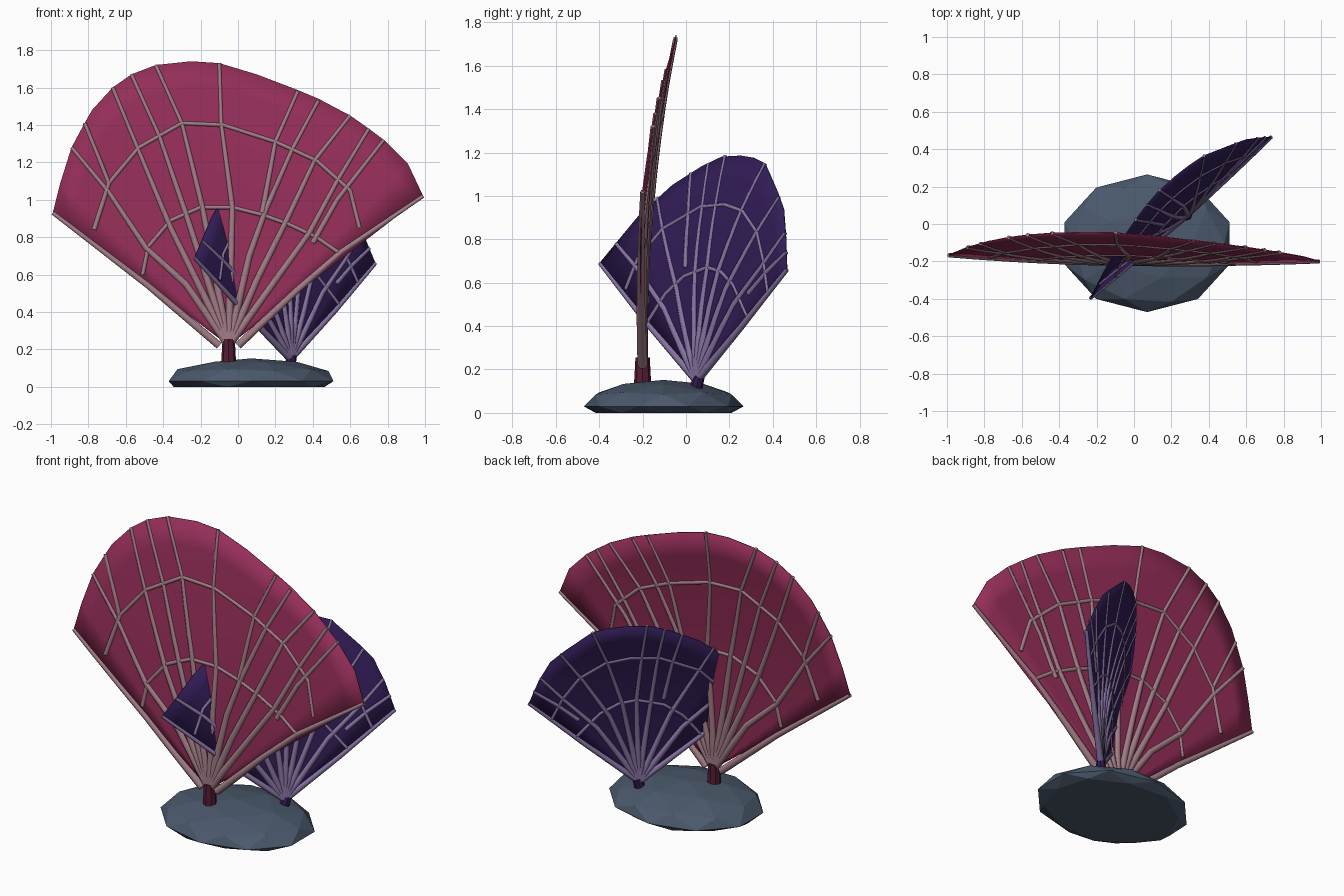
import bpy, bmesh
from mathutils import Vector

if "Cube" in bpy.data.objects:
    bpy.data.objects.remove(bpy.data.objects["Cube"])


def paint(obj, name, rgb):
    mat = bpy.data.materials.get(name) or bpy.data.materials.new(name)
    mat.diffuse_color = (*rgb, 1)
    mat.use_nodes = True
    mat.node_tree.nodes["Principled BSDF"].inputs["Base Color"].default_value = mat.diffuse_color
    obj.data.materials.append(mat)


def mesh_object(name, bm):
    me = bpy.data.meshes.new(name)
    bm.to_mesh(me)
    bm.free()
    obj = bpy.data.objects.new(name, me)
    bpy.context.collection.objects.link(obj)
    return obj


def select(obj):
    bpy.ops.object.select_all(action='DESELECT')
    obj.select_set(True)
    bpy.context.view_layer.objects.active = obj


def membrane(name, hub, rim, place, rows=10):
    """Thin curved sheet spanning from the hub to the rim outline."""
    bm = bmesh.new()
    hub = Vector(hub)
    grid = []
    for i in range(rows + 1):
        t = 0.04 + 0.96 * i / rows
        grid.append([bm.verts.new(place(*hub.lerp(Vector(p), t))) for p in rim])
    for a, b in zip(grid, grid[1:]):
        for j in range(len(rim) - 1):
            bm.faces.new((a[j], a[j + 1], b[j + 1], b[j]))
    obj = mesh_object(name, bm)
    mod = obj.modifiers.new("thickness", 'SOLIDIFY')
    mod.thickness, mod.offset = 0.006, 0
    select(obj)
    bpy.ops.object.shade_smooth_by_angle()
    return obj


def tubes(name, hub, paths, place, thick, thin, reach):
    """Tapered ribs or veins that follow the sheet."""
    cu = bpy.data.curves.new(name, 'CURVE')
    cu.dimensions = '3D'
    cu.bevel_depth, cu.bevel_resolution, cu.use_fill_caps = 1, 1, True
    for path in paths:
        pts = [Vector(path[0])]
        for a, b in zip(path, path[1:]):
            pts += [Vector(a).lerp(Vector(b), k / 3) for k in (1, 2, 3)]
        sp = cu.splines.new('POLY')
        sp.points.add(len(pts) - 1)
        for p, q in zip(sp.points, pts):
            p.co = (*place(*q), 1)
            f = min((q - Vector(hub)).length / reach, 1)
            p.radius = thick + (thin - thick) * f
    obj = bpy.data.objects.new(name, cu)
    bpy.context.collection.objects.link(obj)
    select(obj)
    bpy.ops.object.convert(target='MESH')
    return bpy.context.object


def stem(name, loc, r1, r2, depth, rot=(0, 0, 0)):
    bpy.ops.mesh.primitive_cone_add(vertices=8, radius1=r1, radius2=r2,
                                    depth=depth, location=loc, rotation=rot)
    bpy.context.object.name = name
    return bpy.context.object


# Flattened faceted rock base
bm = bmesh.new()
bmesh.ops.create_icosphere(bm, subdivisions=2, radius=1)
for v in bm.verts:
    x, y, z = v.co
    v.co = (0.07 + 0.463 * x, -0.103 + 0.368 * y,
            0.03 + 0.122 * z if z > -0.1 else 0.0)
bmesh.ops.dissolve_degenerate(bm, dist=1e-5, edges=bm.edges)
paint(mesh_object("rock_base", bm), "slate", (0.07, 0.1, 0.15))


# Large fan: points are front-view x, z; depth leans back with height
def place_large(x, z):
    h = z - 0.22
    return (x, -0.2 + 0.067 * h * h - 0.043 * max(x, 0), z)


hub = (-0.05, 0.22)
rim = [(-.99, .93), (-.95, 1.09), (-.89, 1.28), (-.82, 1.41), (-.78, 1.48), (-.67, 1.6),
       (-.57, 1.67), (-.44, 1.72), (-.25, 1.74), (-.1, 1.73), (.1, 1.67), (.31, 1.59),
       (.43, 1.54), (.6, 1.45), (.7, 1.38), (.78, 1.32), (.91, 1.19), (.99, 1.02)]
paint(membrane("large_fan_membrane", hub, rim, place_large), "crimson", (0.3, 0.027, 0.1))

ribs = [[(-.1, .22), (-.48, .54), (-.99, .93)],
        [hub, (-.28, .55), (-.49, .74), (-.69, 1.04), (-.89, 1.28)],
        [(-.77, .84), (-.69, 1.09), (-.82, 1.41)],
        [hub, (-.36, .85), (-.53, 1.26), (-.67, 1.6)],
        [hub, (-.27, .9), (-.42, 1.34), (-.57, 1.67)],
        [hub, (-.19, .96), (-.30, 1.41), (-.44, 1.72)],
        [hub, (-.03, .96), (-.09, 1.41), (-.1, 1.73)],
        [(.13, .93), (.2, 1.31), (.32, 1.58)],
        [hub, (.06, .7), (.15, .95), (.29, 1.27), (.43, 1.53)],
        [hub, (.1, .57), (.25, .87), (.41, 1.21), (.6, 1.45)],
        [hub, (.15, .5), (.38, .82), (.53, 1.1), (.7, 1.38)],
        [(.4, .77), (.53, 1.0), (.78, 1.32)],
        [(0, .22), (.32, .52), (.55, .72), (.99, 1.02)]]
paint(tubes("large_fan_ribs", hub, ribs, place_large, .024, .011, 1.3),
      "rose", (0.36, 0.2, 0.24))
veins = [[(-.51, .6), (-.48, .75), (-.36, .89), (-.2, .96), (-.03, .96), (.13, .92),
          (.27, .87), (.42, .8), (.55, .71)],
         [(-.77, .84), (-.69, 1.09), (-.53, 1.28), (-.3, 1.41), (-.08, 1.4), (.2, 1.31),
          (.42, 1.21), (.6, 1.05), (.65, .85)]]
paint(tubes("large_fan_veins", hub, veins, place_large, .012, .012, 1.3), "rose", (0.36, 0.2, 0.24))
paint(stem("large_fan_stem", (-.05, -.2, .19), .04, .033, .13), "maroon", (0.09, 0.012, 0.035))


# Small fan: points are distance along a diagonal and height above its hub
def place_small(u, h):
    v = 0.18 * h * h - 0.1 * u * u
    return (0.28 + 0.748 * u - 0.664 * v, 0.05 + 0.664 * u + 0.748 * v, 0.15 + h)


hub = (0, 0)
rim = [(-.68, .54), (-.49, .76), (-.32, .9), (-.16, .985), (-.04, 1.03), (.09, 1.035),
       (.19, 1.025), (.28, 1.0), (.426, .87), (.505, .79), (.565, .66), (.615, .51)]
paint(membrane("small_fan_membrane", hub, rim, place_small), "indigo", (0.032, 0.012, 0.095))

ribs = [[hub, (-.34, .26), (-.68, .54)],
        [hub, (-.24, .33), (-.45, .52), (-.6, .63)],
        [hub, (-.17, .42), (-.32, .69), (-.4, .84)],
        [(-.13, .52), (-.17, .75), (-.22, .955)],
        [hub, (-.06, .5), (-.09, .8), (-.12, 1.0)],
        [hub, (.02, .52), (.0, .81), (-.02, 1.035)],
        [hub, (.1, .5), (.19, .78), (.28, 1.0)],
        [hub, (.17, .42), (.32, .66), (.45, .845)],
        [hub, (.24, .35), (.42, .53), (.555, .68)],
        [(.34, .4), (.46, .5), (.59, .59)],
        [hub, (.31, .25), (.615, .51)]]
paint(tubes("small_fan_ribs", hub, ribs, place_small, .02, .009, .9),
      "lilac", (0.24, 0.17, 0.36))
veins = [[(-.34, .27), (-.24, .4), (-.13, .48), (.02, .52), (.12, .5), (.22, .44), (.35, .29)],
         [(-.5, .42), (-.45, .56), (-.32, .7), (-.1, .8), (.06, .81), (.2, .78), (.34, .68),
          (.43, .54), (.49, .3 + .1)]]
paint(tubes("small_fan_veins", hub, veins, place_small, .01, .01, 1), "lilac", (0.24, 0.17, 0.36))
paint(stem("small_fan_stem", (.285, .055, .145), .03, .024, .05, (-.3, .2, 0)),
      "deep_indigo", (0.03, 0.01, 0.08))
